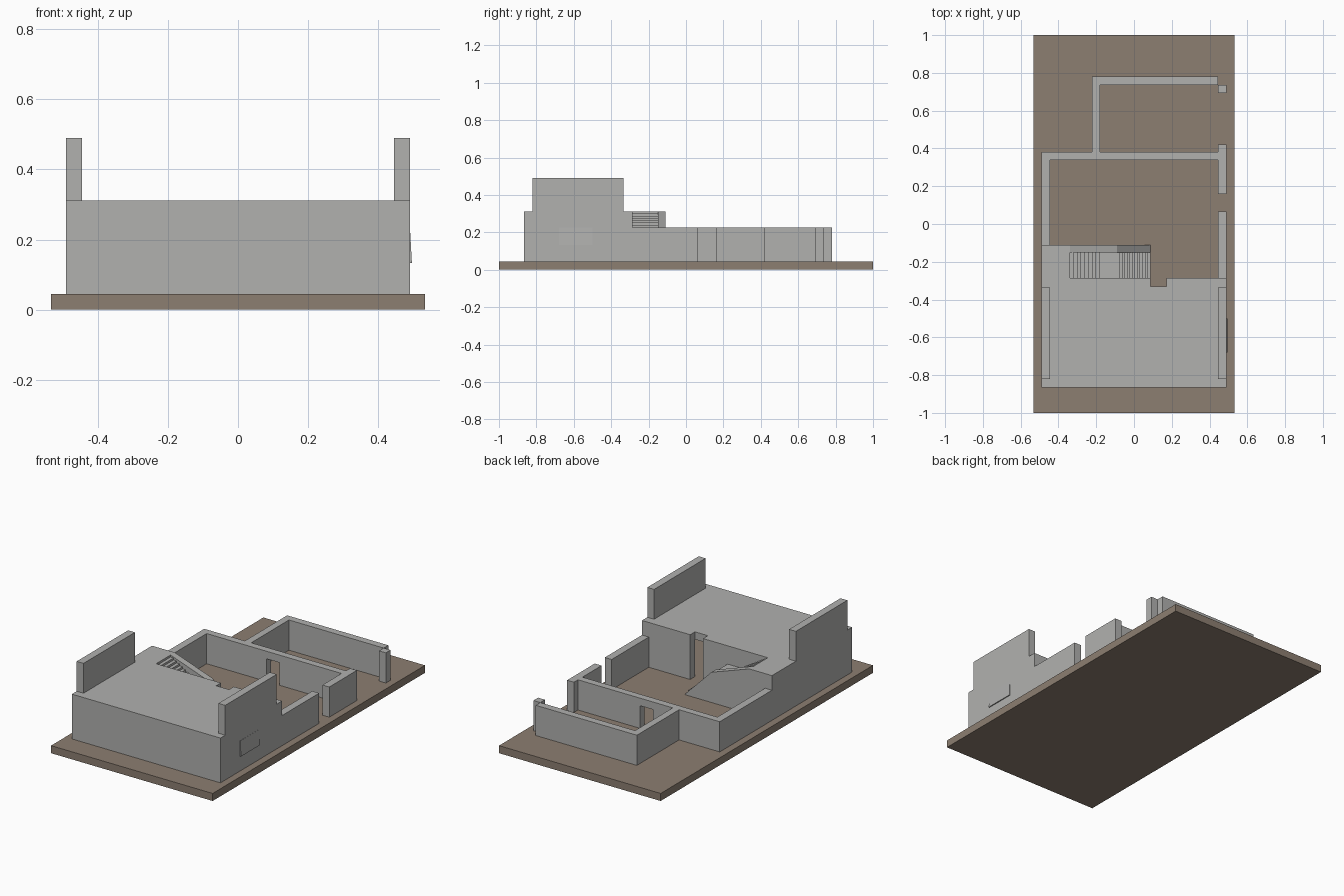
import bpy, bmesh

if "Cube" in bpy.data.objects:
    bpy.data.objects.remove(bpy.data.objects["Cube"])

def material(name, rgb):
    m = bpy.data.materials.new(name)
    m.diffuse_color = (*rgb, 1)
    m.use_nodes = True
    m.node_tree.nodes["Principled BSDF"].inputs["Base Color"].default_value = m.diffuse_color
    return m

GREY = material("concrete_grey", (0.44, 0.44, 0.43))
BROWN = material("earth_brown", (0.265, 0.21, 0.165))

def finish(name, bm, mat):
    bmesh.ops.recalc_face_normals(bm, faces=bm.faces)
    me = bpy.data.meshes.new(name)
    bm.to_mesh(me)
    bm.free()
    me.materials.append(mat)
    ob = bpy.data.objects.new(name, me)
    bpy.context.collection.objects.link(ob)
    return ob

def prism(name, profile, y0, y1, mat=GREY):
    """Extrude an (x, z) profile along y."""
    bm = bmesh.new()
    face = bm.faces.new([bm.verts.new((x, y0, z)) for x, z in profile])
    out = bmesh.ops.extrude_face_region(bm, geom=[face])
    verts = [v for v in out["geom"] if isinstance(v, bmesh.types.BMVert)]
    bmesh.ops.translate(bm, verts=verts, vec=(0, y1 - y0, 0))
    return finish(name, bm, mat)

def box(name, x0, x1, y0, y1, z0, z1, mat=GREY):
    return prism(name, [(x0, z0), (x1, z0), (x1, z1), (x0, z1)], y0, y1, mat)

G, LOW, ROOF, HIGH = 0.045, 0.225, 0.312, 0.49   # ground, wall, roof, parapet heights
OUT, IN = 0.49, 0.445                            # outer and inner wall faces

# ground slab
box("ground_slab", -0.533, 0.533, -1, 1, 0, G, BROWN)

# front house block: hollow, with a roof slab and a doorway at the back
box("house_front_wall", -OUT, OUT, -0.865, -0.82, G, ROOF)
for side, a, b in (("left", -OUT, -IN), ("right", IN, OUT)):
    box(side + "_house_wall", a, b, -0.82, -0.33, G, ROOF)
    box(side + "_parapet", a, b, -0.82, -0.335, ROOF, HIGH)
box("house_roof", -IN, IN, -0.82, -0.33, 0.267, ROOF)
box("house_back_wall_left", -OUT, 0.087, -0.33, -0.285, G, ROOF)
box("house_back_wall_right", 0.172, OUT, -0.33, -0.285, G, ROOF)

# window leaf on the right wall, tilted out at the bottom
prism("window_leaf", [(OUT, 0.133), (0.496, 0.133), (OUT + 0.001, 0.225), (OUT, 0.225)], -0.68, -0.5)

# stairs: two flights with a platform between, plus top landing
STEPS, RISE = 22, (ROOF - G) / 22
profile = [(-0.34, G), (0.087, G)]
x, z = 0.087, G
for i in range(STEPS - 1):
    z += RISE
    profile.append((x, z))
    x = -0.18 - (i - 13) * 0.02 if i >= 13 else 0.087 - (i + 1) * 0.0135
    if i == 12:
        x = -0.18
    elif i > 12:
        x = -0.18 - (i - 12) * 0.02
    profile.append((max(x, -0.34), z))
box("stair_landing", -OUT, -0.34, -0.285, -0.11, G, ROOF)
prism("stairs", profile, -0.285, -0.15)
prism("stair_side_wall", [(-0.34, G), (0.087, G), (-0.09, LOW), (-0.34, ROOF)], -0.15, -0.11)

# courtyard walls
box("court_left_wall", -OUT, -IN, -0.11, 0.34, G, LOW)
box("court_right_wall", IN, OUT, -0.285, 0.065, G, LOW)
box("court_right_wall_rear", IN, OUT, 0.16, 0.42, G, LOW)
box("court_back_wall_left", -OUT, -0.05, 0.34, 0.382, G, LOW)
box("court_back_wall_right", 0.035, IN, 0.34, 0.382, G, LOW)
box("court_door_lintel", -0.05, 0.035, 0.34, 0.382, 0.18, LOW)

# rear yard walls
box("yard_left_wall", -0.222, -0.18, 0.382, 0.737, G, LOW)
box("yard_back_wall", -0.222, IN, 0.737, 0.78, G, LOW)
box("yard_gate_post", IN, OUT, 0.693, 0.737, G, LOW)
